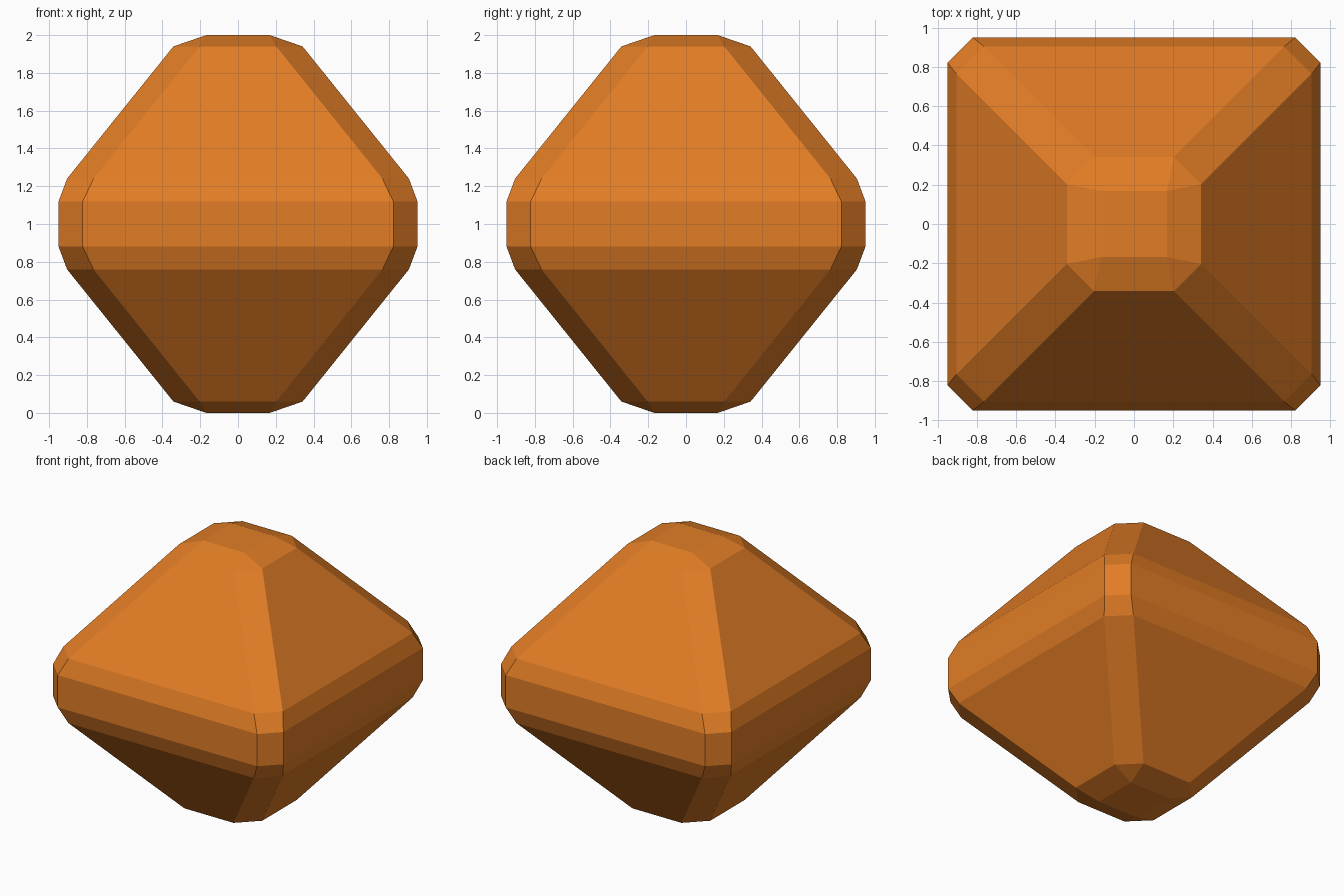
import bpy, bmesh

if "Cube" in bpy.data.objects:
    bpy.data.objects.remove(bpy.data.objects["Cube"])

# Half of the profile: (height above middle, half width, half length of flat side)
upper = [(1.0, 0.168, 0.168), (0.94, 0.342, 0.203),
         (0.24, 0.905, 0.765), (0.12, 0.95, 0.822)]
profile = upper + [(-h, a, b) for h, a, b in reversed(upper)]


def ring(bm, h, a, b):
    """Square ring with chamfered corners, counter-clockwise."""
    pts = [(a, -b), (a, b), (b, a), (-b, a), (-a, b), (-a, -b), (-b, -a), (b, -a)]
    return [bm.verts.new((x, y, 1 + h)) for x, y in pts]


# Gem body: stacked rings joined by faces, capped at both ends
bm = bmesh.new()
rings = [ring(bm, *p) for p in profile]
for top, low in zip(rings, rings[1:]):
    for i in range(8):
        j = (i + 1) % 8
        bm.faces.new((low[i], low[j], top[j], top[i]))
bm.faces.new(rings[0])
bm.faces.new(rings[-1][::-1])
# End rings are plain squares, so their doubled corners merge
bmesh.ops.remove_doubles(bm, verts=bm.verts, dist=0.001)
bmesh.ops.recalc_face_normals(bm, faces=bm.faces)

mesh = bpy.data.meshes.new("gem")
bm.to_mesh(mesh)
bm.free()

orange = bpy.data.materials.new("orange")
orange.diffuse_color = (0.76, 0.205, 0.019, 1)
orange.use_nodes = True
orange.node_tree.nodes["Principled BSDF"].inputs["Base Color"].default_value = orange.diffuse_color
mesh.materials.append(orange)
gem = bpy.data.objects.new("gem", mesh)
bpy.context.collection.objects.link(gem)
